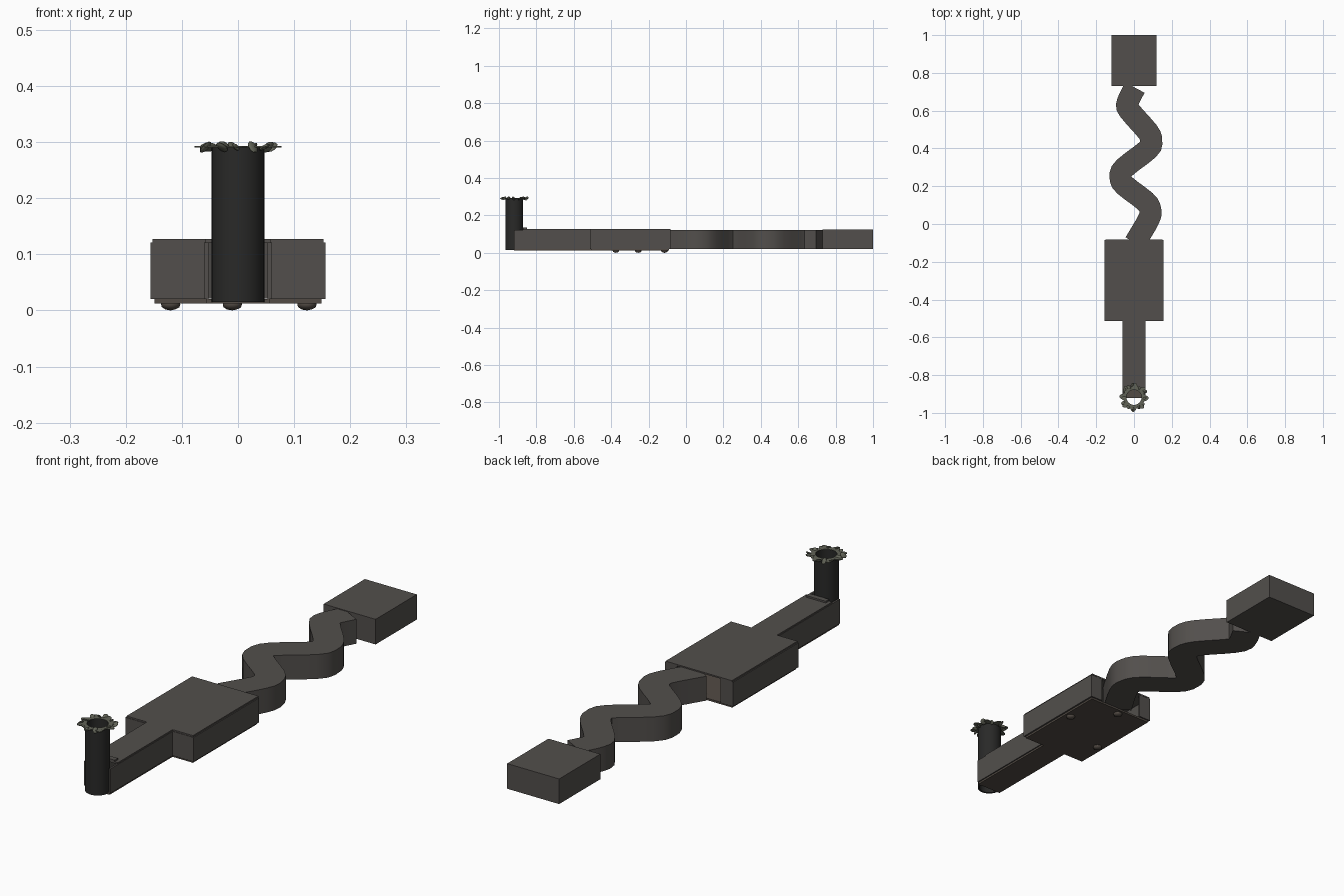
import bpy, bmesh, math, random
from mathutils import Vector, Matrix, Euler

if "Cube" in bpy.data.objects:
    bpy.data.objects.remove(bpy.data.objects["Cube"])

random.seed(4)


def material(name, rgb):
    m = bpy.data.materials.new(name)
    m.diffuse_color = (*rgb, 1)
    m.use_nodes = True
    m.node_tree.nodes["Principled BSDF"].inputs["Base Color"].default_value = m.diffuse_color
    return m


GREY = material("warm_grey", (0.085, 0.078, 0.072))
DARK = material("dark_grey", (0.022, 0.022, 0.021))
BROWN = material("dull_brown", (0.085, 0.07, 0.058))
OLIVE = material("olive_grey", (0.12, 0.125, 0.095))


def finish(bm, name, mat, smooth=False):
    bmesh.ops.recalc_face_normals(bm, faces=bm.faces[:])
    me = bpy.data.meshes.new(name)
    bm.to_mesh(me)
    bm.free()
    ob = bpy.data.objects.new(name, me)
    bpy.context.collection.objects.link(ob)
    me.materials.append(mat)
    if smooth:
        bpy.ops.object.select_all(action='DESELECT')
        ob.select_set(True)
        bpy.context.view_layer.objects.active = ob
        bpy.ops.object.shade_smooth_by_angle(angle=math.radians(30))
    return ob


def prism(name, outline, z0, z1, mat):
    bm = bmesh.new()
    base = bm.faces.new([bm.verts.new((x, y, z0)) for x, y in outline])
    top = bmesh.ops.extrude_face_region(bm, geom=[base], use_keep_orig=True)["geom"]
    bmesh.ops.translate(bm, vec=(0, 0, z1 - z0),
                        verts=[v for v in top if isinstance(v, bmesh.types.BMVert)])
    return finish(bm, name, mat)


def strip(name, left, right, z0, z1, mat, closed=False, smooth=False):
    """Solid band between two matching edge lines."""
    bm = bmesh.new()
    rings = [[bm.verts.new((p[0], p[1], z)) for p, z in
              ((a, z0), (b, z0), (b, z1), (a, z1))] for a, b in zip(left, right)]
    n = len(rings)
    for i in range(n if closed else n - 1):
        r, s = rings[i], rings[(i + 1) % n]
        for k in range(4):
            bm.faces.new((r[k], r[(k + 1) % 4], s[(k + 1) % 4], s[k]))
    if not closed:
        bm.faces.new(rings[0])
        bm.faces.new(rings[-1])
    return finish(bm, name, mat, smooth)


def offset(path, d):
    """Mitred parallel line at distance d."""
    pts = [Vector(p) for p in path]
    out = []
    for i, p in enumerate(pts):
        a = (p - pts[i - 1]).normalized() if i else (pts[1] - p).normalized()
        b = (pts[i + 1] - p).normalized() if i < len(pts) - 1 else a
        na, nb = Vector((-a.y, a.x)), Vector((-b.y, b.x))
        m = (na + nb).normalized()
        out.append(p + m * d / m.dot(na))
    return out


def catmull(path, steps):
    p = [Vector(q) for q in path]
    p = [2 * p[0] - p[1]] + p + [2 * p[-1] - p[-2]]
    out = []
    for i in range(1, len(p) - 2):
        for k in range(steps):
            t = k / steps
            a, b, c, d = p[i - 1:i + 3]
            out.append(0.5 * (2 * b + (c - a) * t + (2 * a - 5 * b + 4 * c - d) * t * t
                              + (3 * b - a - 3 * c + d) * t ** 3))
    return out + [p[-2]]


def blob(name, loc, size, rot, mat):
    bm = bmesh.new()
    bmesh.ops.create_icosphere(bm, subdivisions=2, radius=1)
    bm.transform(Matrix.LocRotScale(Vector(loc), Euler(rot), Vector(size)))
    return finish(bm, name, mat, True)


def mirrored(half):
    return half + [(-x, y) for x, y in reversed(half)]


def circle(r, n, wave=lambda a: 0):
    angles = [math.tau * i / n for i in range(n)]
    return [((r + wave(a)) * math.cos(a), TY + (r + wave(a)) * math.sin(a)) for a in angles]


TY = -0.918  # y of the upright tube

# rear block
prism("rear_block", mirrored([(0.119, 0.73), (0.119, 1.0)]), 0.021, 0.125, GREY)

# winding channel
path = catmull([(0.005, -0.1), (0.078, 0.025), (0.086, 0.075), (0.06, 0.12),
                (-0.05, 0.205), (-0.071, 0.25), (-0.05, 0.298), (0.074, 0.395),
                (0.091, 0.44), (0.072, 0.49), (-0.024, 0.6), (-0.033, 0.645),
                (0.005, 0.722)], 3)
strip("winding_channel", offset(path, 0.058), offset(path, -0.058), 0.021, 0.122, GREY, smooth=True)

# hollow chamber and neck: side walls with an open back
for side, name in ((1, "right_wall"), (-1, "left_wall")):
    wall = [(side * x, y) for x, y in ((0.1, -0.088), (0.152, -0.088), (0.152, -0.51),
                                       (0.057, -0.51), (0.057, -0.92))]
    strip(name, offset(wall, 0.004), offset(wall, -0.004), 0.02, 0.121, GREY)

# top and bottom plates
prism("top_plate", mirrored([(0.152, -0.083), (0.152, -0.512), (0.059, -0.512), (0.059, -0.872)]),
      0.121, 0.127, GREY)
prism("bottom_plate", mirrored([(0.149, -0.09), (0.149, -0.508), (0.056, -0.508), (0.056, -0.92)]),
      0.012, 0.02, BROWN)
prism("neck_lip", mirrored([(0.045, -0.872), (0.045, -0.85)]), 0.127, 0.134, GREY)

# feet below the chamber
for i, (x, y) in enumerate(((-0.12, -0.375), (0.123, -0.255), (-0.01, -0.115))):
    blob(f"foot_{i + 1}", (x, y, 0.011), (0.018, 0.018, 0.011), (0, 0, 0), BROWN)

# upright tube, open at both ends
strip("upright_tube", circle(0.047, 32), circle(0.040, 32), 0.015, 0.292, DARK,
      closed=True, smooth=True)

# scalloped rim with ragged petals
strip("tube_rim", circle(0.067, 64, lambda a: 0.011 * math.cos(8 * a + 0.5)), circle(0.041, 64),
      0.290, 0.293, OLIVE, closed=True)
for i in range(12):
    a = math.tau * i / 12 + random.uniform(-0.15, 0.15)
    r = random.uniform(0.052, 0.066)
    s = random.uniform(0.010, 0.016)
    blob(f"rim_petal_{i + 1}", (r * math.cos(a), TY + r * math.sin(a), 0.291),
         (s, s * 0.8, 0.004), (random.uniform(-0.9, 0.9), random.uniform(-0.9, 0.9), a), OLIVE)
